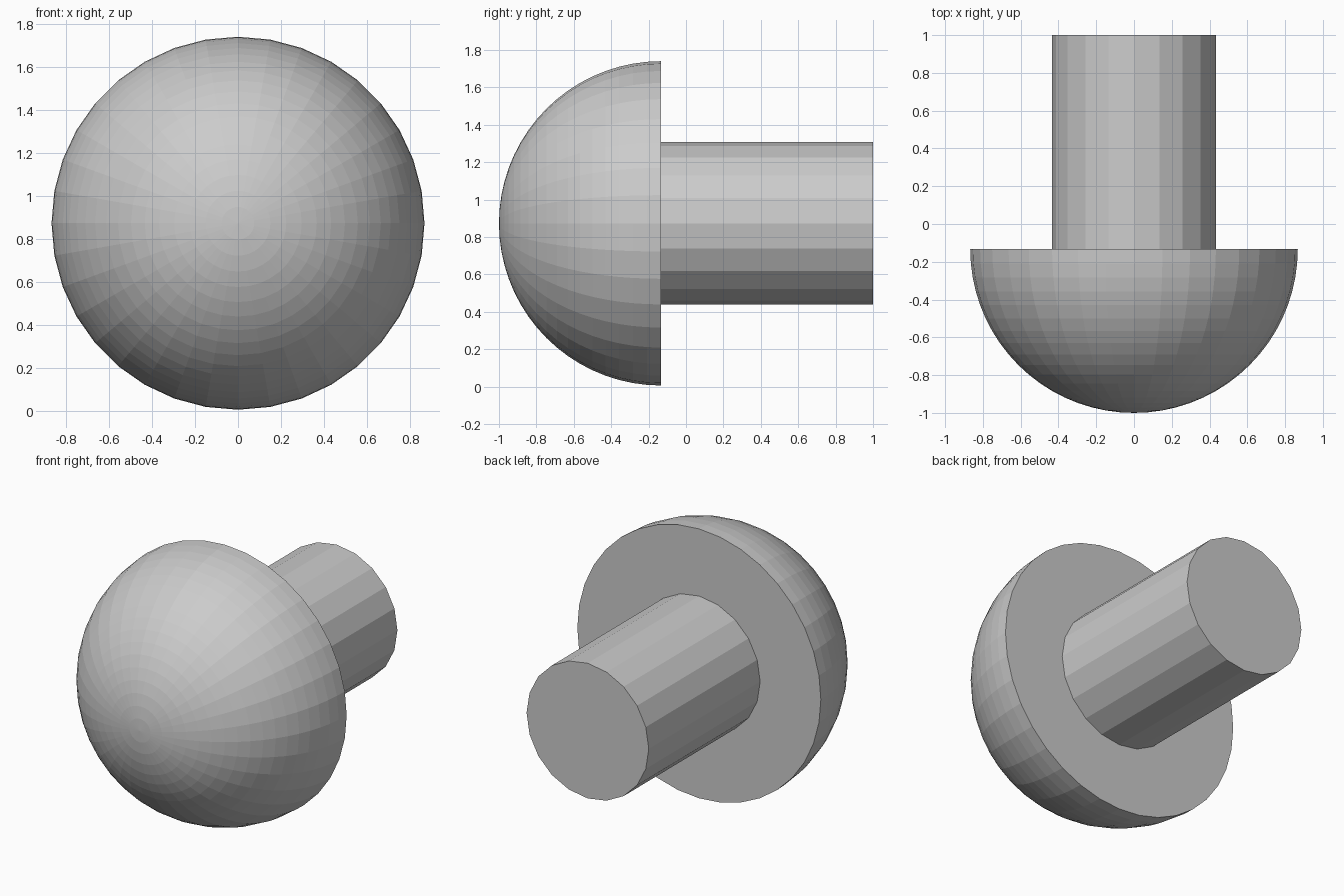
import bpy, bmesh
from math import radians
from mathutils import Matrix

if "Cube" in bpy.data.objects:
    bpy.data.objects.remove(bpy.data.objects["Cube"])

CZ = 0.873        # height of the common axis
R_HEAD = 0.867    # head radius
Y_BACK = -0.133   # flat back of the head
R_SHAFT = 0.435


def finish(bm, name):
    bmesh.ops.recalc_face_normals(bm, faces=bm.faces)
    mesh = bpy.data.meshes.new(name)
    bm.to_mesh(mesh)
    bm.free()
    obj = bpy.data.objects.new(name, mesh)
    bpy.context.collection.objects.link(obj)
    return obj


# Domed head: half of a faceted sphere, pole facing the front, flat cap behind
bm = bmesh.new()
bmesh.ops.create_uvsphere(bm, u_segments=36, v_segments=36, radius=R_HEAD)
bmesh.ops.delete(bm, geom=[v for v in bm.verts if v.co.z < -1e-4], context='VERTS')
bmesh.ops.contextual_create(bm, geom=[e for e in bm.edges if e.is_boundary])
bm.transform(Matrix.Translation((0, Y_BACK, CZ)) @ Matrix.Rotation(radians(90), 4, 'X'))
finish(bm, "domed_head")

# Shaft: 20-sided cylinder running back from the head
bm = bmesh.new()
length = 1.0 - Y_BACK
bmesh.ops.create_cone(bm, cap_ends=True, segments=20, radius1=R_SHAFT,
                      radius2=R_SHAFT, depth=length)
bm.transform(Matrix.Translation((0, Y_BACK + length / 2, CZ)) @ Matrix.Rotation(radians(90), 4, 'X'))
finish(bm, "shaft")
